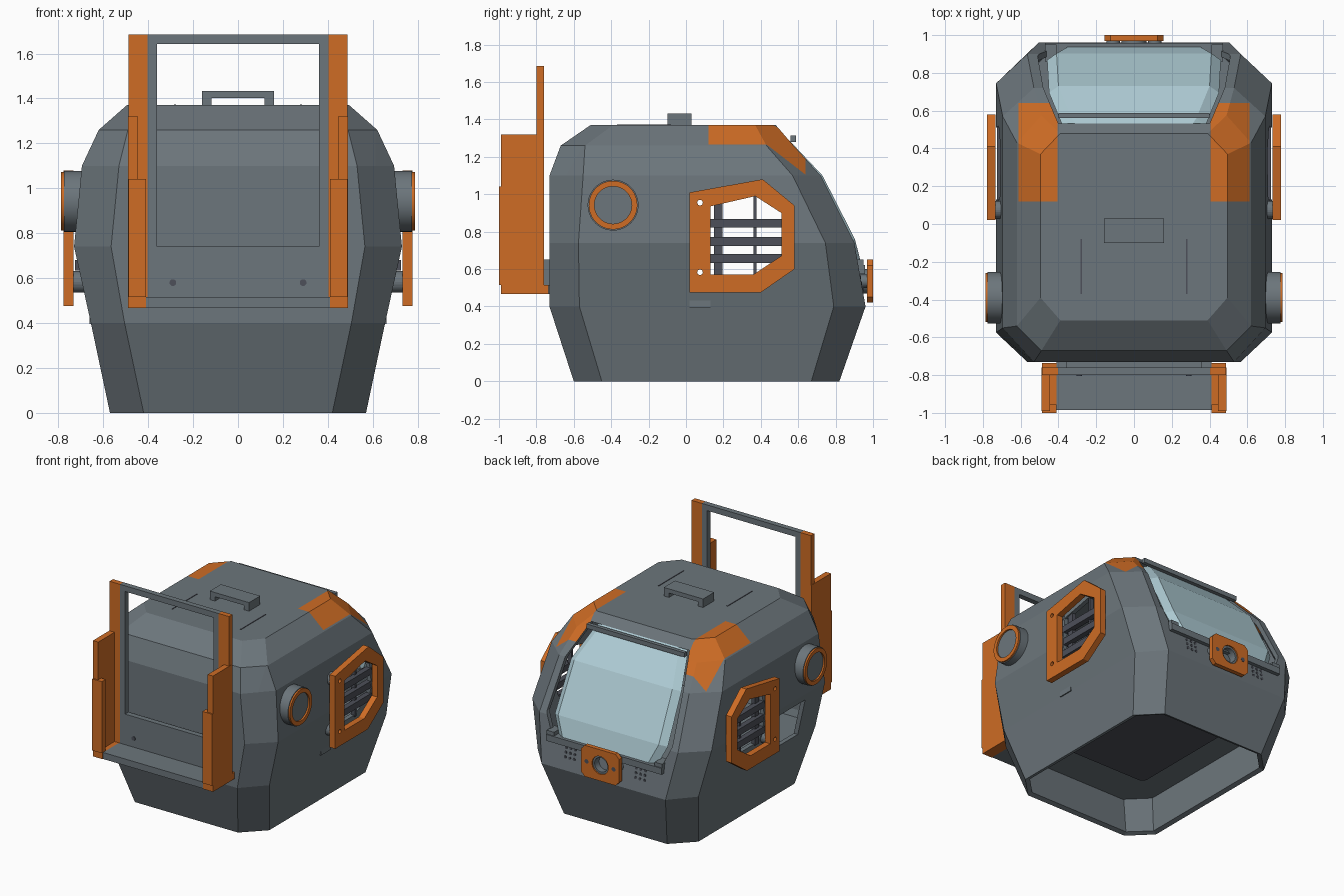
import bpy, bmesh, math
from mathutils import Vector

if "Cube" in bpy.data.objects:
    bpy.data.objects.remove(bpy.data.objects["Cube"])


def material(name, rgb):
    m = bpy.data.materials.new(name)
    m.diffuse_color = (*rgb, 1)
    m.use_nodes = True
    m.node_tree.nodes["Principled BSDF"].inputs["Base Color"].default_value = m.diffuse_color
    return m


GREY = material("slate_grey", (.15, .18, .20))
ORANGE = material("orange", (.62, .15, .018))
GLASS = material("pale_blue", (.43, .61, .67))
DARK = material("dark_grey", (.075, .08, .10))


def finish(name, bm, *mats):
    bmesh.ops.recalc_face_normals(bm, faces=bm.faces[:])
    me = bpy.data.meshes.new(name)
    bm.to_mesh(me)
    bm.free()
    ob = bpy.data.objects.new(name, me)
    bpy.context.collection.objects.link(ob)
    for m in mats:
        me.materials.append(m)
    return ob


def prism(name, pts, axis, a, b, *mats, inner=None):
    """Extrude an outline along an axis; an inner outline makes it a ring."""
    def put(p, w):
        return {'X': (w, *p), 'Y': (p[0], w, p[1]), 'Z': (*p, w)}[axis]
    bm = bmesh.new()
    loops = [[bm.verts.new(put(p, w)) for p in o]
             for o in (pts, inner) if o for w in (a, b)]
    n = len(pts)
    pairs = [(0, 1), (2, 3), (0, 2), (1, 3)] if inner else [(0, 1)]
    for i, j in pairs:
        for k in range(n):
            m = (k + 1) % n
            bm.faces.new((loops[i][k], loops[i][m], loops[j][m], loops[j][k]))
    if not inner:
        bm.faces.new(loops[0])
        bm.faces.new(loops[1])
    return finish(name, bm, *mats)


def box(name, x0, x1, y0, y1, z0, z1, *mats):
    return prism(name, [(x0, y0), (x1, y0), (x1, y1), (x0, y1)], 'Z', z0, z1, *mats)


def circle(u, v, r, n=32):
    return [(u + r * math.cos(2 * math.pi * k / n),
             v + r * math.sin(2 * math.pi * k / n)) for k in range(n)]


def smooth(ob):
    bpy.context.view_layer.objects.active = ob
    for o in bpy.context.selected_objects:
        o.select_set(False)
    ob.select_set(True)
    bpy.ops.object.shade_smooth_by_angle(angle=math.radians(30))


def cut(ob, cutter):
    cutter.hide_render = True
    cutter.hide_set(True)
    m = ob.modifiers.new("cut", 'BOOLEAN')
    m.operation, m.solver, m.object = 'DIFFERENCE', 'EXACT', cutter


# Body shell: z, half width, corner x, back y, back corner y, front y, front corner y
RINGS = [(0, .57, .42, -.60, -.45, .82, .67),
         (.40, .655, .505, -.73, -.57, .96, .79),
         (.74, .73, .565, -.73, -.575, .90, .745),
         (1.10, .695, .53, -.73, -.55, .72, .57),
         (1.26, .62, .49, -.67, -.54, .575, .43),
         (1.37, .495, .39, -.51, -.39, .48, .37)]


def octagon(hx, cx, yb, ybc, yf, yfc):
    return [(-cx, yb), (cx, yb), (hx, ybc), (hx, yfc),
            (cx, yf), (-cx, yf), (-hx, yfc), (-hx, ybc)]


bm = bmesh.new()
loops = [[bm.verts.new((x, y, r[0])) for x, y in octagon(*r[1:])] for r in RINGS]
for lo, hi in zip(loops, loops[1:]):
    for k in range(8):
        m = (k + 1) % 8
        bm.faces.new((lo[k], lo[m], hi[m], hi[k]))
bm.faces.new(loops[-1])
# Orange shoulder patches are split out of the upper faces
for co, no in [((.405, 0, 0), (1, 0, 0)), ((-.405, 0, 0), (1, 0, 0)),
               ((.612, 0, 0), (1, 0, 0)), ((-.612, 0, 0), (1, 0, 0)),
               ((0, .12, 0), (0, 1, 0)), ((0, .64, 0), (0, 1, 0))]:
    fs = [f for f in bm.faces if min(v.co.z for v in f.verts) > 1.09]
    geom = list({g for f in fs for g in (*f.verts, *f.edges)}) + fs
    bmesh.ops.bisect_plane(bm, geom=geom, dist=1e-5, plane_co=co, plane_no=no)
for f in bm.faces:
    c = f.calc_center_median()
    if .405 < abs(c.x) < .612 and .12 < c.y < .64 and c.z > 1.1:
        f.material_index = 1
body = finish("body_shell", bm, GREY, ORANGE)
s = body.modifiers.new("wall", 'SOLIDIFY')
s.thickness, s.offset = .035, -1

# Openings: front window and side hatch
half = [(.45, .62), (.51, .76), (.48, 1.10), (.40, 1.31)]
cut(body, prism("window_cutter", half + [(-x, z) for x, z in reversed(half)], 'Y', .40, 1.3))
cut(body, box("hatch_cutter", -.9, -.55, -.36, -.01, .42, .69))

# Side vents and round side caps
OUTER = [(.02, .475), (.40, .475), (.58, .60), (.58, .94), (.41, 1.08), (.02, 1.01)]
INNER = [(.13, .57), (.36, .57), (.51, .67), (.51, .90), (.37, .99), (.13, .935)]
for s, side in ((1, "right"), (-1, "left")):
    cut(body, prism(f"{side}_vent_cutter", INNER, 'X', s * .5, s * .9))
    frame = prism(f"{side}_vent_frame", OUTER, 'X', s * .733, s * .778, ORANGE, inner=INNER)
    for z in (.955, .583):
        hole = prism(f"{side}_screw_cutter", circle(.075, z, .015, 16), 'X', s * .5, s * .9)
        cut(frame, hole)
        cut(body, hole)
        prism(f"{side}_vent_boss", circle(.075, z, .048, 24), 'X', s * .66, s * .733, GREY,
              inner=circle(.075, z, .015, 24))
    for z in (.845, .748, .657):
        box(f"{side}_vent_slat", *sorted((s * .685, s * .725)), .12, .52, z - .024, z + .024, DARK)
    box(f"{side}_vent_post", *sorted((s * .67, s * .70)), .36, .377, .56, 1.0, DARK)
    box(f"{side}_vent_edge", *sorted((s * .67, s * .70)), .15, .195, .56, .95, DARK)

    smooth(prism(f"{side}_cap", circle(-.39, .942, .136, 48), 'X', s * .66, s * .775, GREY))
    smooth(prism(f"{side}_cap_ring", circle(-.39, .942, .130, 48), 'X', s * .77, s * .787,
                 ORANGE, inner=circle(-.39, .942, .10, 48)))
    box(f"{side}_tab", *sorted((s * .62, s * .662)), .02, .13, .395, .437, GREY)

    # Rear rail: tall post, side panel and outer flange
    def rail(name, x0, x1, *dims):
        box(f"{side}_{name}", *sorted((s * x0, s * x1)), *dims)
    rail("rail_post", .402, .487, -.80, -.76, .467, 1.685, ORANGE)
    rail("rail_panel", .446, .489, -.99, -.76, .467, 1.32, ORANGE)
    rail("rail_flange", .41, .488, -1.0, -.955, .515, 1.042, ORANGE)
    rail("rail_foot", .41, .488, -.99, -.735, .467, .515, ORANGE)
    rail("frame_upright", .36, .402, -.80, -.76, .74, 1.645, GREY)
    smooth(prism(f"{side}_frame_screw", circle(s * .29, .58, .015, 16), 'Y', -.805, -.80, DARK))

    # Top grooves, window clips and speaker dots
    rail("top_groove", .276, .284, -.37, -.08, 1.368, 1.373, DARK)
    rail("window_clip", .41, .47, .86, .95, .60, .65, GREY)
    for i in range(3):
        for j in range(3):
            z = .49 + .033 * j
            y = .96 - (z - .4) * .06 / .34
            prism(f"{side}_speaker_dot", circle(s * (.25 + .036 * i), z, .010, 10), 'Y',
                  y - .01, y + .004, DARK)

# Rear tray and frame
box("tray_shelf", -.41, .41, -.985, -.72, .467, .515, GREY)
box("frame_panel", -.402, .402, -.80, -.76, .515, .74, GREY)
box("frame_top", -.402, .402, -.80, -.76, 1.643, 1.685, GREY)
box("frame_mount", -.36, .36, -.76, -.72, .51, .65, GREY)

# Carry handle on the roof
prism("roof_handle", [(-.16, 1.365), (-.16, 1.433), (.16, 1.433), (.16, 1.365),
                      (.118, 1.365), (.118, 1.402), (-.118, 1.402), (-.118, 1.365)],
      'Y', -.10, .03, GREY)

# Window pane, bent over the front slope with chamfered edges
bm = bmesh.new()
rows = []
for y, z, hx in [(.938, .625, .40), (.903, .76, .46), (.73, 1.10, .45),
                 (.56, 1.28, .38), (.53, 1.31, .36)]:
    rows.append([bm.verts.new(p) for p in ((-hx, y - .035, z - .015), (-hx + .05, y, z),
                                           (hx - .05, y, z), (hx, y - .035, z - .015))])
for lo, hi in zip(rows, rows[1:]):
    for k in range(3):
        bm.faces.new((lo[k], lo[k + 1], hi[k + 1], hi[k]))
pane = finish("window_pane", bm, GLASS)
pane.modifiers.new("thickness", 'SOLIDIFY').thickness = .015
box("window_top_bar", -.40, .40, .56, .588, 1.28, 1.313, GREY)
box("window_hinge_bar", -.47, .47, .90, .957, .575, .622, GREY)

# Front latch plate with round opening and posts
latch = prism("latch_plate", [(-.155, .45), (-.125, .42), (.125, .42), (.155, .45),
                              (.155, .62), (.125, .65), (-.125, .65), (-.155, .62)],
              'Y', .968, 1.0, ORANGE)
cut(latch, prism("latch_cutter", circle(0, .535, .066), 'Y', .9, 1.1))
smooth(prism("latch_ring", circle(0, .535, .066), 'Y', .92, .99, GREY,
             inner=circle(0, .535, .052)))
for s in (-1, 1):
    smooth(prism("latch_post", circle(s * .11, .535, .035, 24), 'Y', .92, .97, GREY))
    smooth(prism("latch_screw", circle(s * .11, .535, .016, 16), 'Y', .995, 1.0005, DARK))

# Floor inside the shell with a dark base panel
floor = octagon(.61, .46, -.68, -.53, .90, .75)
prism("floor", floor, 'Z', .33, .36, GREY)
base = octagon(.40, .37, -.38, -.35, .55, .52)
prism("base_panel", base, 'Z', .31, .332, DARK)
prism("base_panel_grip", octagon(.12, .10, .42, .44, .49, .47), 'Z', .304, .312, GREY)
